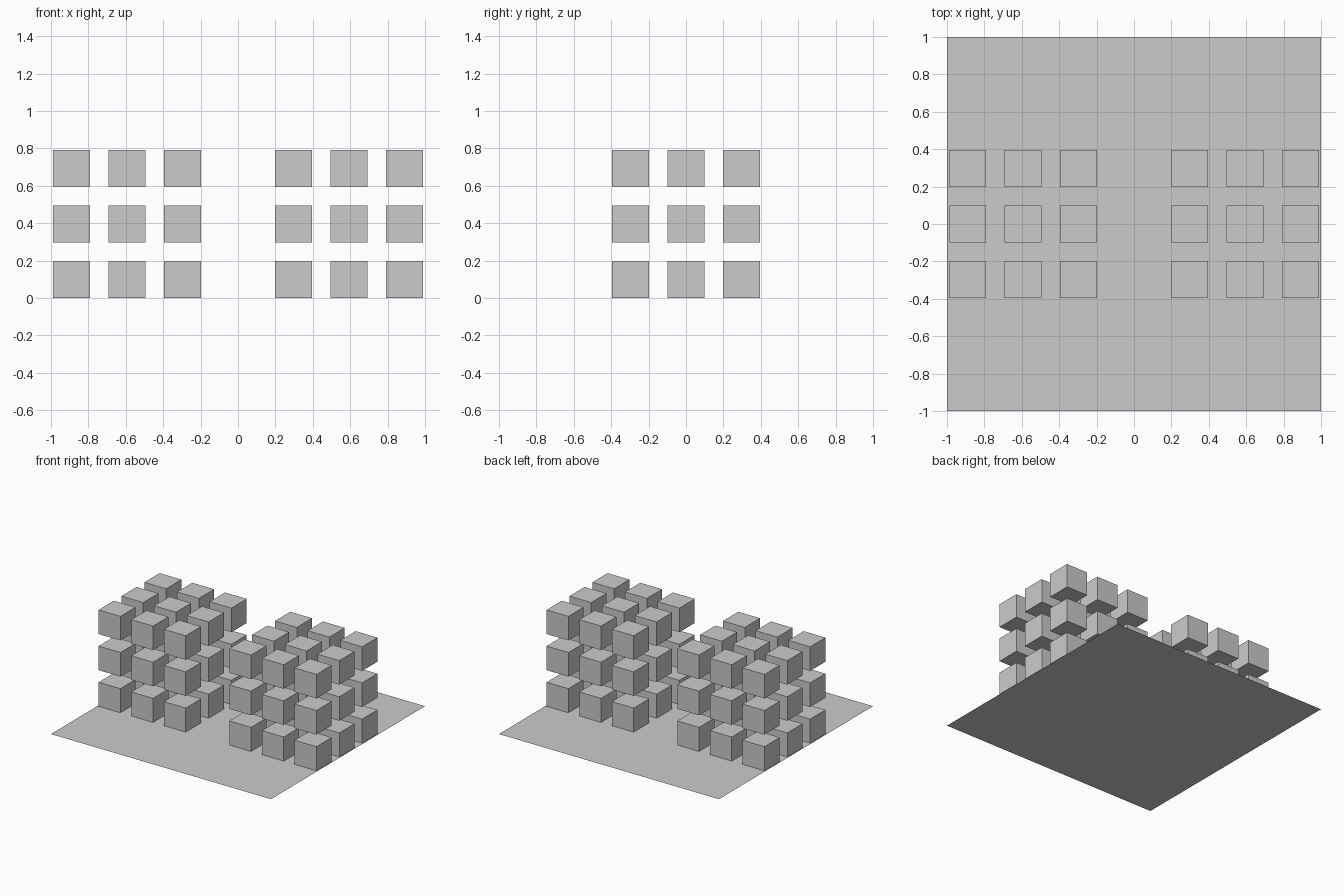
import bpy

if "Cube" in bpy.data.objects:
    bpy.data.objects.remove(bpy.data.objects["Cube"])

SIZE = 0.198      # cube edge
STEP = 0.297      # centre-to-centre spacing

# Flat square floor
bpy.ops.mesh.primitive_plane_add(size=2, location=(0, 0, 0))
bpy.context.object.name = "floor"

# One cube whose mesh is shared by every copy
bpy.ops.mesh.primitive_cube_add(size=SIZE)
template = bpy.context.object
cube_mesh = template.data
cube_mesh.name = "small_cube"
bpy.data.objects.remove(template)


def cube_block(name, side):
    """3 x 3 x 3 grid of spaced cubes on one side of the floor."""
    for i in (1, 2, 3):
        for j in (-1, 0, 1):
            for k in range(3):
                cube = bpy.data.objects.new(f"{name}_cube", cube_mesh)
                cube.location = (side * i * STEP, j * STEP, SIZE / 2 + k * STEP)
                bpy.context.collection.objects.link(cube)


# Left and right blocks
cube_block("left", -1)
cube_block("right", 1)
